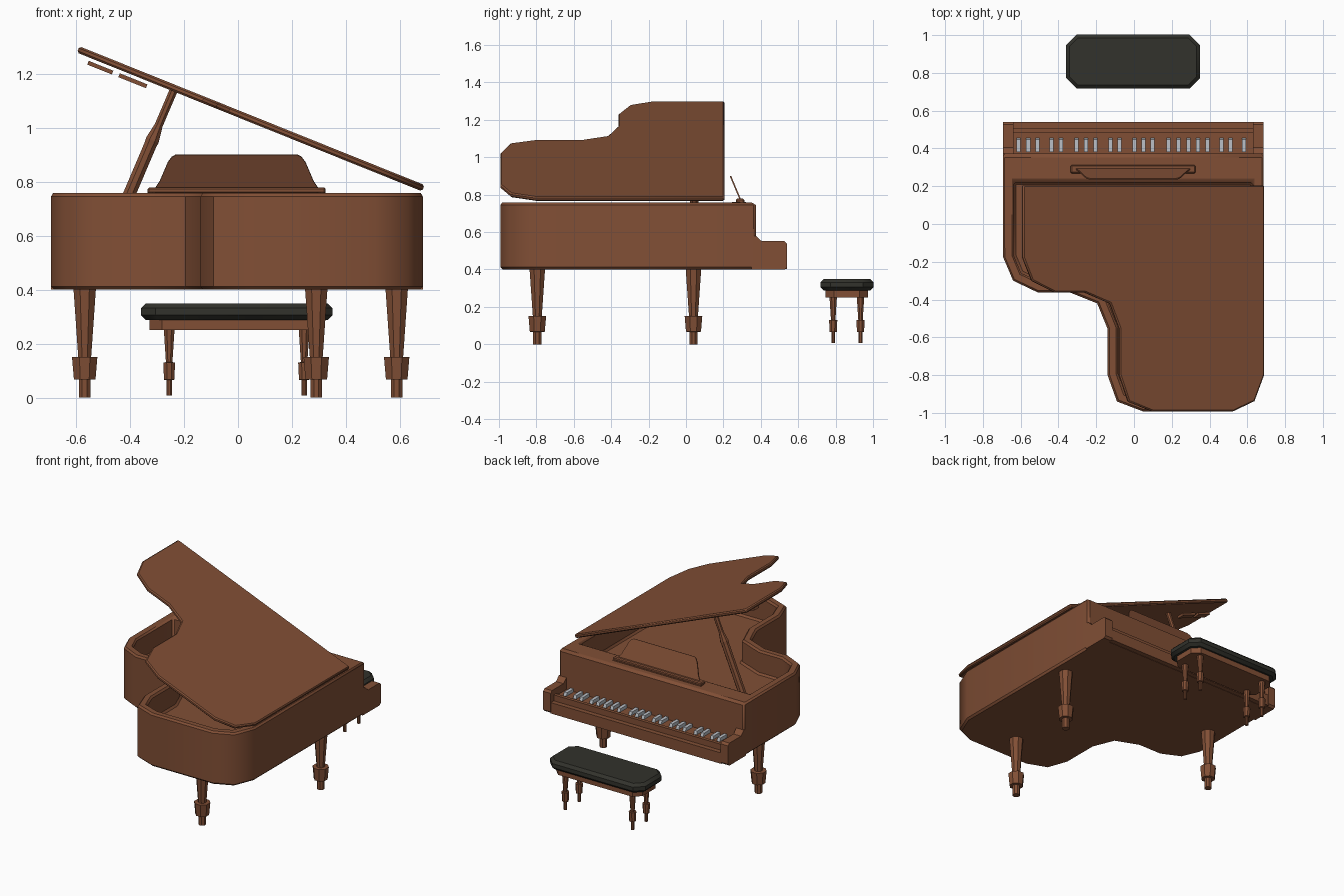
import bpy, bmesh, math
from mathutils import Matrix, Vector

if "Cube" in bpy.data.objects:
    bpy.data.objects.remove(bpy.data.objects["Cube"])


def material(name, rgb):
    m = bpy.data.materials.new(name)
    m.diffuse_color = (*rgb, 1)
    m.use_nodes = True
    m.node_tree.nodes["Principled BSDF"].inputs["Base Color"].default_value = m.diffuse_color
    return m


WOOD = material("brown wood", (0.22, 0.078, 0.036))
PAD = material("dark leather", (0.032, 0.032, 0.025))
KEY = material("pale grey keys", (0.5, 0.53, 0.57))


def finish(name, bm, mat, bevel=0, smooth=30, matrix=None):
    bmesh.ops.recalc_face_normals(bm, faces=bm.faces)
    me = bpy.data.meshes.new(name)
    bm.to_mesh(me)
    bm.free()
    me.materials.append(mat)
    ob = bpy.data.objects.new(name, me)
    bpy.context.collection.objects.link(ob)
    if matrix is not None:
        ob.matrix_world = matrix
    if bevel:
        mod = ob.modifiers.new("edge", 'BEVEL')
        mod.width, mod.segments = bevel, 1
        mod.limit_method, mod.angle_limit = 'ANGLE', math.radians(72)
    if smooth:
        bpy.ops.object.select_all(action='DESELECT')
        ob.select_set(True)
        bpy.context.view_layer.objects.active = ob
        bpy.ops.object.shade_smooth_by_angle(angle=math.radians(smooth))
    return ob


def prism_bm(points, depth):
    """Extrude a 3D polygon by a vector; returns bmesh and the far cap."""
    bm = bmesh.new()
    f = bm.faces.new([bm.verts.new(p) for p in points])
    r = bmesh.ops.extrude_face_region(bm, geom=[f], use_keep_orig=True)
    bmesh.ops.translate(bm, vec=Vector(depth), verts=[v for v in r['geom'] if isinstance(v, bmesh.types.BMVert)])
    cap = [g for g in r['geom'] if isinstance(g, bmesh.types.BMFace)][0]
    bmesh.ops.recalc_face_normals(bm, faces=bm.faces)
    return bm, cap


def prism(name, points, depth, mat=WOOD, **kw):
    return finish(name, prism_bm(points, depth)[0], mat, **kw)


def box(name, x0, x1, y0, y1, z0, z1, mat=WOOD, **kw):
    kw.setdefault("smooth", 0)
    return prism(name, [(x0, y0, z0), (x1, y0, z0), (x1, y1, z0), (x0, y1, z0)], (0, 0, z1 - z0), mat, **kw)


def turned(name, profile, matrix, sides=8, mat=WOOD):
    """Stack of polygon rings from (half width, z) pairs."""
    bm = bmesh.new()
    rings = []
    for hw, z in profile:
        r = hw / math.cos(math.pi / sides)
        rings.append([bm.verts.new((r * math.cos(math.tau * (i + .5) / sides),
                                    r * math.sin(math.tau * (i + .5) / sides), z)) for i in range(sides)])
    for a, b in zip(rings, rings[1:]):
        for i in range(sides):
            j = (i + 1) % sides
            bm.faces.new((a[i], a[j], b[j], b[i]))
    bm.faces.new(rings[0])
    bm.faces.new(rings[-1])
    return finish(name, bm, mat, smooth=0, matrix=matrix)


# plan shape shared by case and lid, from left front round the tail
XR, FRONT = 0.685, 0.374
CURVE = [(-.693, -.175), (-.64, -.30), (-.51, -.362), (-.34, -.362), (-.195, -.42), (-.14, -.555),
         (-.14, -.80), (-.09, -.94), (.05, -.993), (.505, -.993), (.63, -.938), (XR, -.80)]


def plan(front):
    return [(-.693, front)] + CURVE + [(XR, front)]


# hollow case: rim, wide front deck and sunken soundboard
bm, cap = prism_bm([(x, y, .40) for x, y in plan(FRONT)], (0, 0, .357))
bmesh.ops.inset_region(bm, faces=[cap], thickness=.055, use_even_offset=True)
for v in cap.verts:
    if v.co.y > .25:
        v.co.y = .22
r = bmesh.ops.extrude_face_region(bm, geom=[cap])
bmesh.ops.translate(bm, vec=(0, 0, -.157), verts=[v for v in r['geom'] if isinstance(v, bmesh.types.BMVert)])
bmesh.ops.delete(bm, geom=[cap] if cap.is_valid else [], context='FACES_ONLY')
finish("case", bm, WOOD, bevel=.012, smooth=45)

# keyboard arms, bed and front rail
ARM = [(.35, .40), (.527, .40), (.541, .413), (.541, .537), (.527, .551), (.405, .551), (.374, .58), (.35, .58)]
for side, x0 in (("left", -.693), ("right", XR - .056)):
    prism("arm_" + side, [(x0, y, z) for y, z in ARM], (.056, 0, 0), smooth=0)
box("key_bed", -.64, .632, .35, .49, .40, .50)
box("key_slip", -.64, .632, .485, .508, .40, .515)
box("front_rail", -.64, .632, .50, .54, .402, .475)

# raised keys in groups of three and two
KEYS = [-.611, -.560, -.510, -.437, -.387, -.304, -.254, -.204, -.124, -.076, .003, .050,
        .098, .183, .235, .288, .339, .389, .463, .511, .583]
for i, x in enumerate(KEYS):
    prism("key_%02d" % i, [(x - .011, .38, .495), (x - .011, .458, .495), (x - .011, .448, .522), (x - .011, .38, .522)],
          (.022, 0, 0), KEY, smooth=0)

# raised lid hinged along the right side
ANG = math.radians(21.9)
HINGE = Matrix.Translation((XR - .003, 0, .764)) @ Matrix.Rotation(ANG, 4, 'Y')
prism("lid", [(x - XR, y, 0) for x, y in plan(.205)], (0, 0, .025), bevel=.007, smooth=45, matrix=HINGE)
for name, x0, x1 in (("upper", -1.326, -1.228), ("lower", -1.202, -1.092)):
    box("prop_catch_" + name, x0, x1, .02, .07, -.027, -.012, matrix=HINGE)

# lid prop
tilt = Matrix.Translation((-.47, .045, .595)) @ Matrix.Rotation(math.atan2(.23, .54), 4, 'Y')
turned("lid_prop", [(.023, 0), (.023, .37), (.025, .39), (.015, .45), (.015, .60)], tilt)

# music desk and its ledge
DESK = [(.305, 0), (.285, .03), (.255, .10), (.240, .12), (.225, .128)]
outline = [(x, z) for x, z in DESK] + [(-x, z) for x, z in reversed(DESK)]
prism("music_desk", [(x - .005, .288 - z * .42, .77 + z) for x, z in outline], (0, .007, .003), smooth=0)
LEDGE = [(-.335, .32), (-.335, .29), (-.30, .255), (-.27, .245), (.26, .245), (.29, .255), (.325, .29), (.325, .32)]
prism("desk_base", [(x, y, .752) for x, y in LEDGE], (0, 0, .008), smooth=0)
box("desk_ledge", -.335, .325, .268, .312, .755, .778, bevel=.006)

# piano legs
LEG = [(.022, 0), (.022, .066), (.040, .067), (.047, .15), (.024, .151), (.042, .41)]
for name, x, y in (("left", -.568, .04), ("right", .588, .04), ("tail", .29, -.795)):
    turned("leg_" + name, LEG, Matrix.Translation((x, y, 0)))

# bench
BX, BY = -.005, .86


def octagon(hx, hy, c, z):
    q = [(hx, hy - c), (hx - c, hy)]
    pts = q + [(-x, y) for x, y in reversed(q)]
    pts += [(-x, -y) for x, y in pts]
    return [(BX + x, BY + y, z) for x, y in pts]


prism("bench_cushion", octagon(.355, .142, .055, .287), (0, 0, .062), PAD, bevel=.018, smooth=30)
prism("bench_apron", octagon(.322, .113, .045, .25), (0, 0, .045), smooth=0)
BENCH_LEG = [(.010, .008), (.010, .065), (.019, .066), (.022, .13), (.012, .131), (.020, .255)]
for sx in (-1, 1):
    for sy in (-1, 1):
        turned("bench_leg_%s_%s" % ("left" if sx < 0 else "right", "near" if sy < 0 else "far"),
               BENCH_LEG, Matrix.Translation((BX + sx * .25, BY + sy * .073, 0)))
